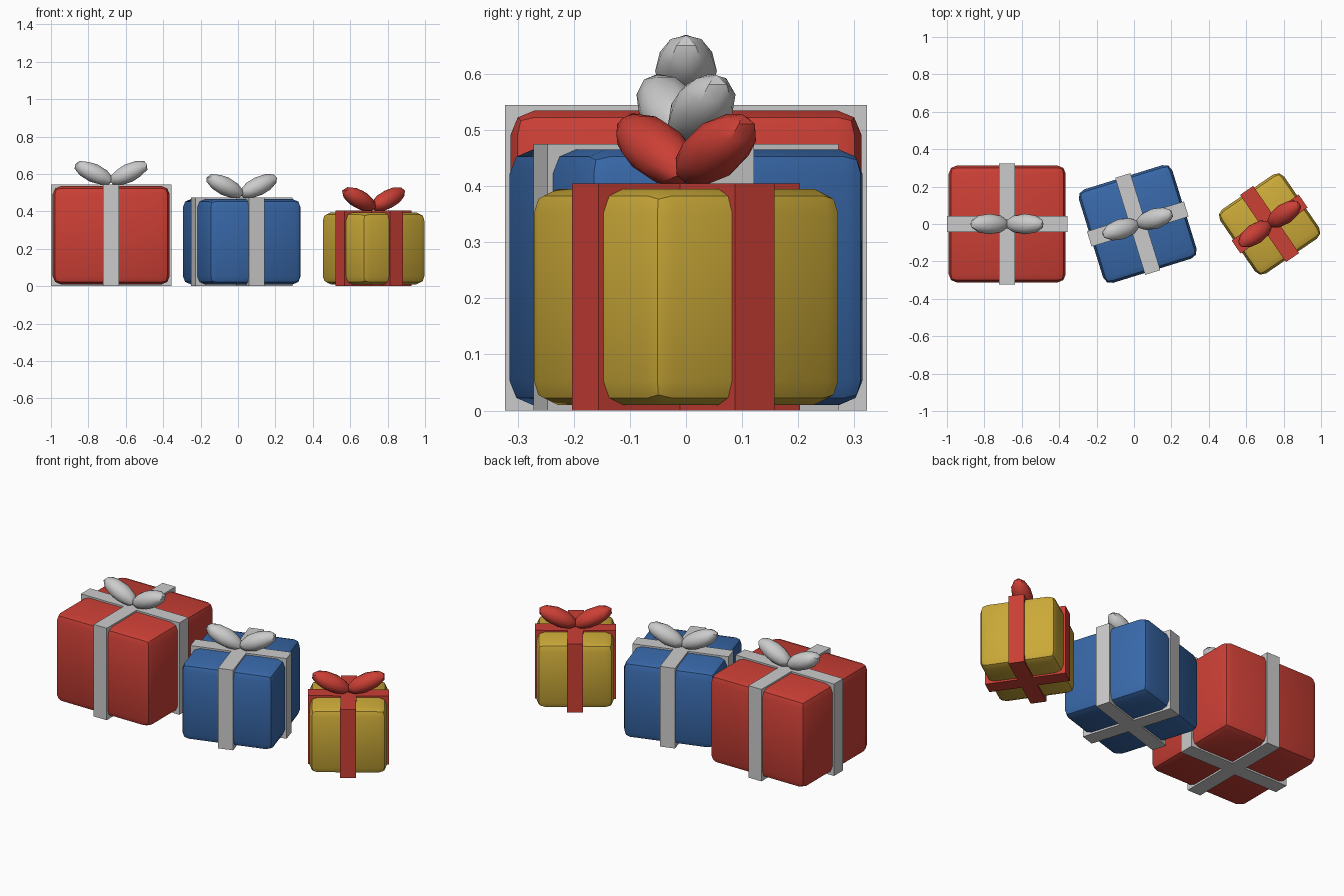
import bpy, math
from mathutils import Matrix, Vector

if "Cube" in bpy.data.objects:
    bpy.data.objects.remove(bpy.data.objects["Cube"])


def material(name, rgb):
    m = bpy.data.materials.new(name)
    m.diffuse_color = (*rgb, 1)
    m.use_nodes = True
    m.node_tree.nodes["Principled BSDF"].inputs["Base Color"].default_value = m.diffuse_color
    return m


RED = material("red", (0.60, 0.05, 0.036))
BLUE = material("blue", (0.04, 0.14, 0.40))
GOLD = material("gold", (0.60, 0.40, 0.04))
SILVER = material("silver", (0.60, 0.60, 0.60))

RIBBON_WIDTH = 0.085
OVERHANG = 0.01  # how far the ribbon stands out from the box


def finish(obj, name, mat, place):
    obj.name = name
    obj.data.materials.append(mat)
    obj.matrix_world = place @ obj.matrix_world
    return obj


def block(name, size, z, mat, place):
    bpy.ops.mesh.primitive_cube_add(size=1)
    obj = bpy.context.object
    obj.data.transform(Matrix.Translation((0, 0, z)) @ Matrix.Diagonal((*size, 1)))
    return finish(obj, name, mat, place)


def gift(name, x, turn, width, height, paper, ribbon):
    place = Matrix.Translation((x, 0, 0)) @ Matrix.Rotation(turn, 4, 'Z')
    top = height + 2 * OVERHANG
    mid = top / 2

    # wrapped box with rounded edges
    box = block(name + "_box", (width, width, height), mid, paper, place)
    bevel = box.modifiers.new("round_edges", 'BEVEL')
    bevel.width = 0.043
    bevel.segments = 2
    bpy.ops.object.modifier_apply(modifier=bevel.name)
    bpy.ops.object.shade_smooth_by_angle(angle=math.radians(40))

    # two crossing ribbon bands
    span = width + 2 * OVERHANG
    block(name + "_ribbon_across", (span, RIBBON_WIDTH, top), mid, ribbon, place)
    block(name + "_ribbon_along", (RIBBON_WIDTH, span, top), mid, ribbon, place)

    # bow loops, tilted up and outwards
    for side, label in ((-1, "left"), (1, "right")):
        bpy.ops.mesh.primitive_ico_sphere_add(subdivisions=2, radius=1)
        loop = bpy.context.object
        loop.data.transform(
            Matrix.Translation(Vector((side * 0.094, 0, top + 0.06)))
            @ Matrix.Rotation(-side * math.radians(25), 4, 'Y')
            @ Matrix.Diagonal((0.114, 0.055, 0.05, 1)))
        finish(loop, f"{name}_bow_{label}", ribbon, place)
        bpy.ops.object.shade_smooth_by_angle(angle=math.radians(30))


gift("large_gift", -0.678, 0.0, 0.625, 0.525, RED, SILVER)
gift("medium_gift", 0.02, 0.3, 0.523, 0.455, BLUE, SILVER)
gift("small_gift", 0.725, 0.6, 0.415, 0.385, GOLD, RED)
